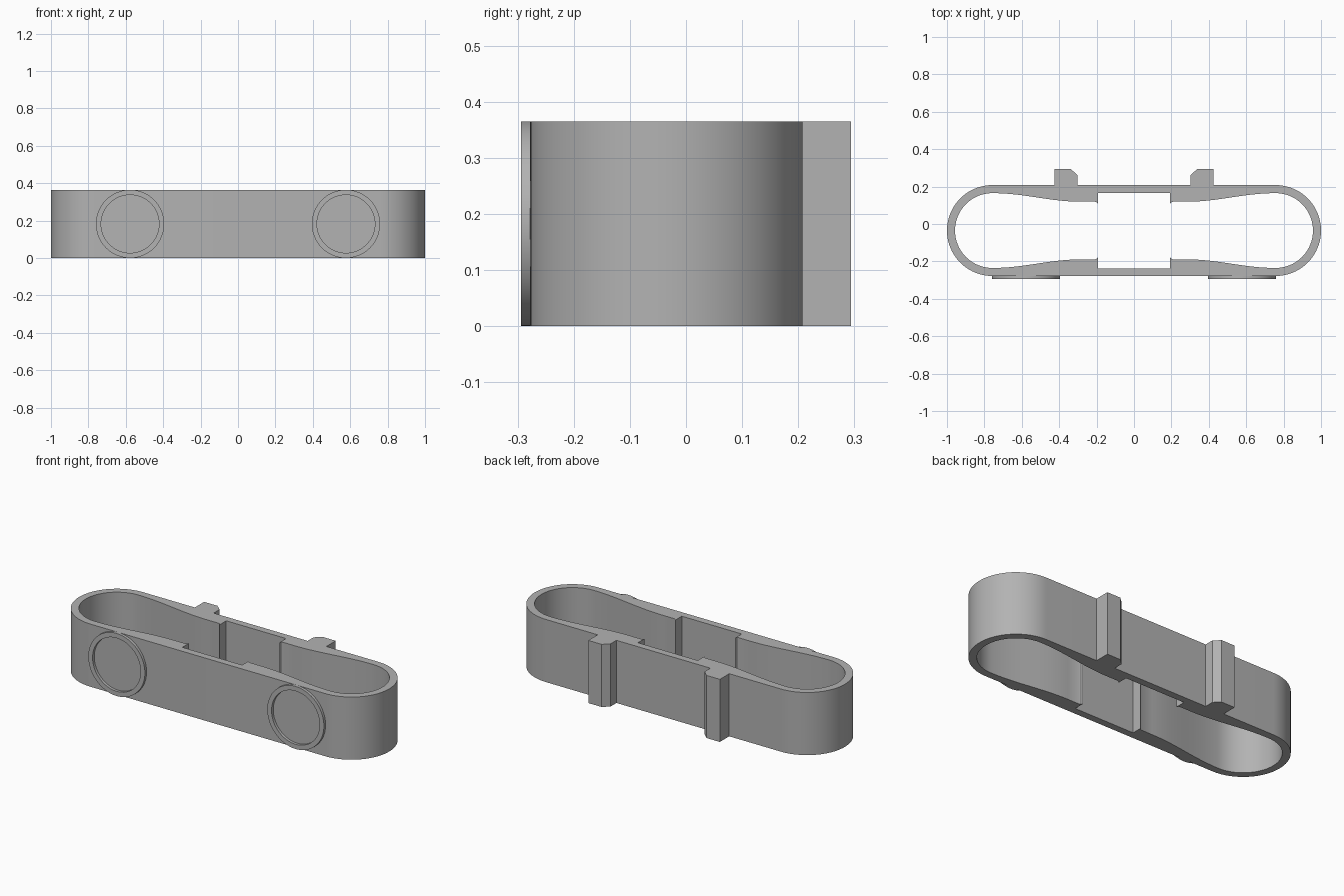
import bpy, bmesh
from math import sin, cos, pi, radians
from mathutils import Matrix

cube = bpy.data.objects.get("Cube")
if cube:
    bpy.data.objects.remove(cube, do_unlink=True)

HEIGHT = 0.365
MID_Y = -0.035      # centre line of the loop
END_X = 0.757       # centre of the rounded ends
OUTER_R, INNER_R = 0.243, 0.2

grey = bpy.data.materials.new("grey plastic")
grey.use_nodes = True
grey.diffuse_color = (0.45, 0.45, 0.45, 1)
grey.node_tree.nodes["Principled BSDF"].inputs["Base Color"].default_value = (0.45, 0.45, 0.45, 1)


def extruded(name, loops, depth, matrix=Matrix()):
    """Fill an outline with a hole, then give it thickness along local z."""
    bm = bmesh.new()
    edges = []
    for loop in loops:
        verts = [bm.verts.new((x, y, 0)) for x, y in loop]
        edges += [bm.edges.new((a, b)) for a, b in zip(verts, verts[1:] + verts[:1])]
    bmesh.ops.triangle_fill(bm, use_beauty=True, use_dissolve=False, edges=edges)
    result = bmesh.ops.extrude_face_region(bm, geom=bm.faces[:], use_keep_orig=True)
    top = [g for g in result["geom"] if isinstance(g, bmesh.types.BMVert)]
    bmesh.ops.translate(bm, verts=top, vec=(0, 0, depth))
    bmesh.ops.recalc_face_normals(bm, faces=bm.faces[:])
    bmesh.ops.transform(bm, matrix=matrix, verts=bm.verts[:])
    mesh = bpy.data.meshes.new(name)
    bm.to_mesh(mesh)
    bm.free()
    mesh.materials.append(grey)
    obj = bpy.data.objects.new(name, mesh)
    bpy.context.collection.objects.link(obj)
    bpy.ops.object.select_all(action="DESELECT")
    obj.select_set(True)
    bpy.context.view_layer.objects.active = obj
    bpy.ops.object.shade_smooth_by_angle(angle=radians(30))
    return obj


def arc(cx, cy, r, start, end, steps):
    return [(cx + r * cos(start + (end - start) * i / steps),
             cy + r * sin(start + (end - start) * i / steps)) for i in range(steps + 1)]


def mirrored(half):
    """Close a right-hand half outline with its left-hand copy."""
    return half + [(-x, y) for x, y in reversed(half)]


# Outer outline: rounded end, then the chamfered tab on the back
back = MID_Y + OUTER_R
tab = [(0.424, back), (0.424, 0.294), (0.338, 0.294), (0.303, 0.262), (0.303, back)]
outer = mirrored(arc(END_X, MID_Y, OUTER_R, -pi / 2, pi / 2, 40) + tab)

# Inner outline: rounded end, smooth swelling, then the shallow middle notch
swell = [(END_X - 0.477 * t, INNER_R - 0.046 * (1 - cos(pi * t)) / 2)
         for t in [i / 20 for i in range(1, 21)]]
swell += [(0.208, 0.154), (0.198, 0.15), (0.193, 0.142), (0.193, 0.202)]
upper = [(x, MID_Y + h) for x, h in swell]
lower = [(x, MID_Y - h) for x, h in reversed(swell)]
inner = mirrored(lower + arc(END_X, MID_Y, INNER_R, -pi / 2, pi / 2, 40) + upper)

extruded("loop_body", [outer, inner], HEIGHT)

# Raised round rims on the front
front = MID_Y - OUTER_R
for side, x in (("right", -0.577), ("left", 0.577)):
    place = Matrix.Translation((x, front + 0.001, HEIGHT / 2)) @ Matrix.Rotation(pi / 2, 4, "X")
    circles = [arc(0, 0, r, 0, 2 * pi, 64)[:-1] for r in (HEIGHT / 2, 0.155)]
    extruded("front_rim_" + side, circles, 0.017, place)
